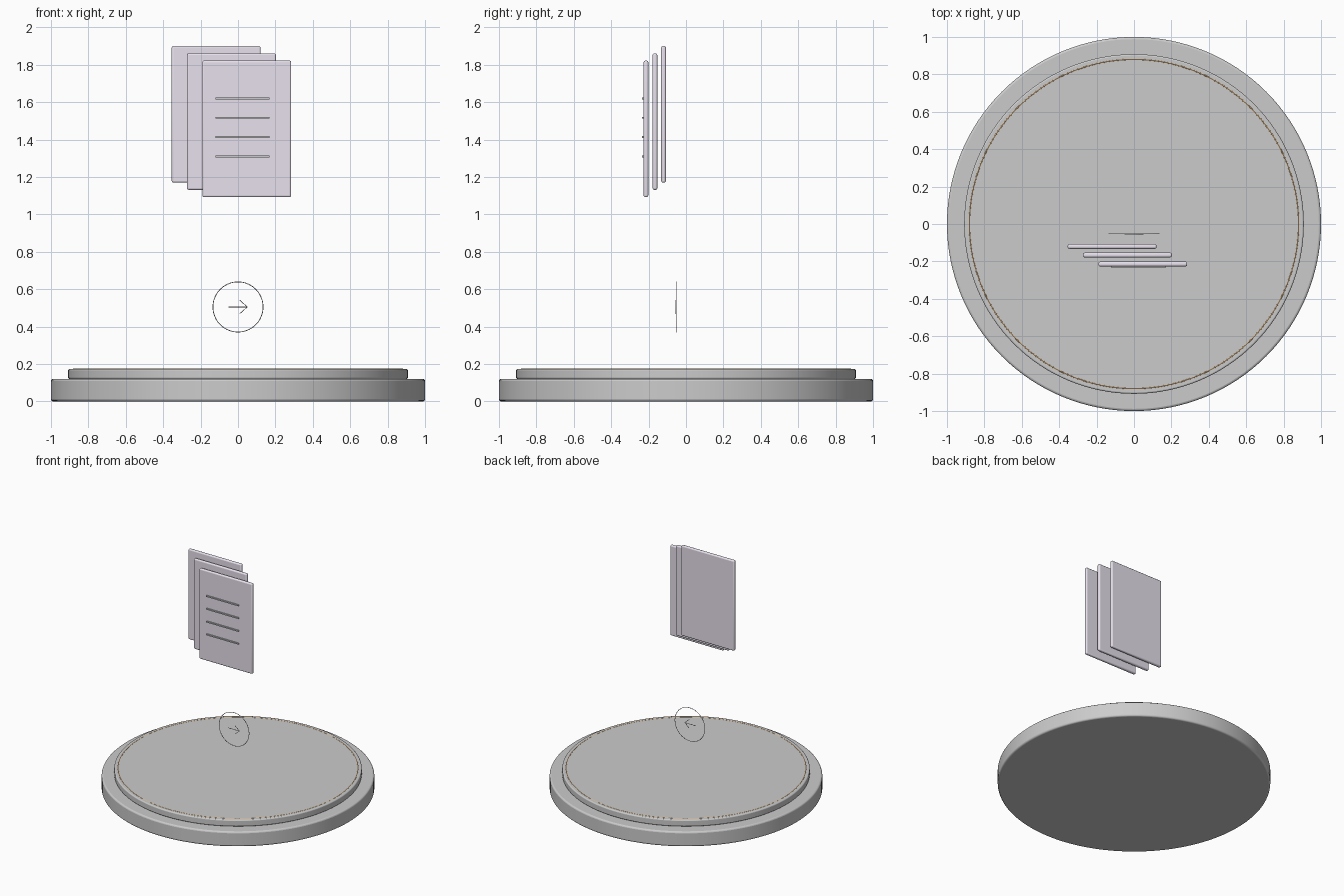
import bpy
from math import pi, cos, sin

if "Cube" in bpy.data.objects:
    bpy.data.objects.remove(bpy.data.objects["Cube"])


def material(name, rgb):
    m = bpy.data.materials.new(name)
    m.diffuse_color = (*rgb, 1)
    m.use_nodes = True
    m.node_tree.nodes["Principled BSDF"].inputs["Base Color"].default_value = m.diffuse_color
    return m


def finish(obj, name, bevel=0, mat=None):
    obj.name = name
    if bevel:
        b = obj.modifiers.new("bevel", 'BEVEL')
        b.width, b.segments = bevel, 3
        b.limit_method = 'ANGLE'
    if mat:
        obj.data.materials.append(mat)
    bpy.ops.object.shade_smooth_by_angle()
    return obj


def disc(name, r, z0, z1, bevel):
    bpy.ops.mesh.primitive_cylinder_add(vertices=128, radius=r, depth=z1 - z0,
                                        location=(0, 0, (z0 + z1) / 2))
    return finish(bpy.context.object, name, bevel)


def box(name, size, loc, bevel=0, mat=None):
    bpy.ops.mesh.primitive_cube_add(size=1, location=loc)
    obj = bpy.context.object
    obj.scale = size
    bpy.ops.object.transform_apply(location=False, rotation=False, scale=True)
    return finish(obj, name, bevel, mat)


def wire(name, paths, radius, closed=False):
    cu = bpy.data.curves.new(name, 'CURVE')
    cu.dimensions = '3D'
    cu.bevel_depth, cu.bevel_resolution = radius, 2
    cu.use_fill_caps = True
    for pts in paths:
        s = cu.splines.new('POLY')
        s.points.add(len(pts) - 1)
        for p, co in zip(s.points, pts):
            p.co = (*co, 1)
        s.use_cyclic_u = closed
    obj = bpy.data.objects.new(name, cu)
    bpy.context.collection.objects.link(obj)
    return obj


lavender = material("pale_lavender", (0.80, 0.75, 0.84))
amber = material("amber", (0.80, 0.50, 0.22))

# Two-step round pedestal
disc("pedestal_base", 1.0, 0, 0.12, 0.012)
disc("pedestal_top", 0.908, 0.12, 0.173, 0.008)

# Thin inlaid ring on the pedestal top
bpy.ops.mesh.primitive_torus_add(major_radius=0.88, minor_radius=0.004,
                                 major_segments=128, minor_segments=8,
                                 location=(0, 0, 0.171))
finish(bpy.context.object, "inlaid_ring", mat=amber)

# Three staggered floating pages
for i, y in enumerate((-0.214, -0.166, -0.12)):
    box(f"page_{i + 1}", (0.475, 0.025, 0.73),
        (0.047 - 0.082 * i, y, 1.457 + 0.039 * i), 0.009, lavender)

# Text bars on the front page
for i in range(4):
    box(f"page_line_{i + 1}", (0.288, 0.01, 0.01),
        (0.024, -0.231, 1.62 - 0.1035 * i))

# Round button outline and arrow
n, cz = 96, 0.505
wire("button_ring", [[(0.134 * cos(2 * pi * k / n), -0.05, cz + 0.134 * sin(2 * pi * k / n))
                      for k in range(n)]], 0.002, True)
y = -0.055
wire("arrow", [[(-0.05, y, cz), (0.05, y, cz)],
               [(0.01, y, cz + 0.035), (0.05, y, cz), (0.01, y, cz - 0.035)]], 0.002)
